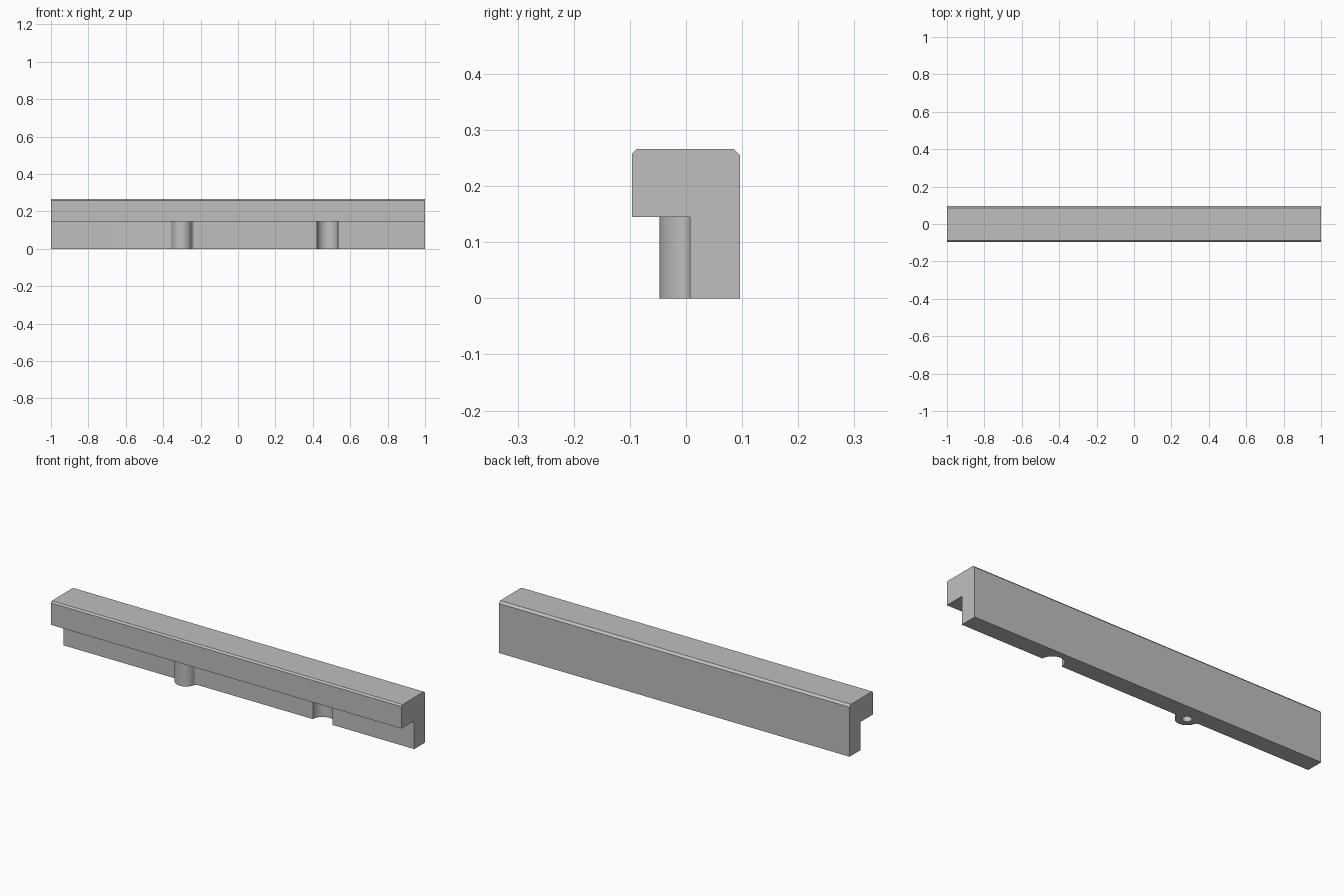
import bpy, bmesh
from math import sin, cos, pi, sqrt, acos
from mathutils import Vector

if "Cube" in bpy.data.objects:
    bpy.data.objects.remove(bpy.data.objects["Cube"], do_unlink=True)

grey = bpy.data.materials.new("plain grey")
grey.use_nodes = True
GREY = (0.52, 0.52, 0.52, 1)
grey.diffuse_color = GREY
grey.node_tree.nodes["Principled BSDF"].inputs["Base Color"].default_value = GREY

WALL_Y, SHELF_Z, HALF_Y, TOP = 0.007, 0.145, 0.096, 0.266
BOSS_X, NOTCH_X = -0.30, 0.478


def prism(name, outline, direction):
    """Extrude a closed outline of 3D points into a solid."""
    bm = bmesh.new()
    face = bm.faces.new([bm.verts.new(p) for p in outline])
    new = bmesh.ops.extrude_face_region(bm, geom=[face])["geom"]
    bmesh.ops.translate(bm, vec=Vector(direction),
                        verts=[v for v in new if isinstance(v, bmesh.types.BMVert)])
    bmesh.ops.recalc_face_normals(bm, faces=bm.faces)
    mesh = bpy.data.meshes.new(name)
    bm.to_mesh(mesh)
    bm.free()
    mesh.materials.append(grey)
    obj = bpy.data.objects.new(name, mesh)
    bpy.context.collection.objects.link(obj)
    return obj


def arc(cx, cy, radius, start, end, steps, z=0.0):
    return [(cx + radius * cos(start + (end - start) * i / steps),
             cy + radius * sin(start + (end - start) * i / steps), z)
            for i in range(steps + 1)]


def combine(target, tool, operation):
    """Apply a boolean and remove the tool."""
    tool.hide_render = True
    mod = target.modifiers.new(operation.lower(), "BOOLEAN")
    mod.operation, mod.solver, mod.object = operation, "EXACT", tool
    bpy.context.view_layer.objects.active = target
    bpy.ops.object.modifier_apply(modifier=mod.name)
    bpy.data.objects.remove(tool, do_unlink=True)


# Main rail: stepped profile with chamfered top edges
profile = [(HALF_Y, 0), (HALF_Y, TOP - 0.011), (HALF_Y - 0.011, TOP),
           (-HALF_Y + 0.008, TOP), (-HALF_Y, TOP - 0.008),
           (-HALF_Y, SHELF_Z), (WALL_Y, SHELF_Z), (WALL_Y, 0)]
rail = prism("rail", [(-1, y, z) for y, z in profile], (2, 0, 0))

# Rounded boss flowing into the wall through fillets
r, f = 0.054, 0.018
reach = sqrt(r * r + 2 * r * f)
tilt = acos(reach / (r + f))
right = arc(BOSS_X + reach, WALL_Y - f, f, pi / 2, pi - tilt, 10)
nose = arc(BOSS_X, WALL_Y, r, -tilt, -pi + tilt, 32)
left = [(2 * BOSS_X - x, y, z) for x, y, z in reversed(right)]
root = [(BOSS_X - reach, WALL_Y + 0.02, 0), (BOSS_X + reach, WALL_Y + 0.02, 0)]
boss = prism("boss", right + nose[1:-1] + left + root, (0, 0, SHELF_Z + 0.02))
combine(rail, boss, "UNION")

# Half-round notch in the wall, up to the underside of the bar
notch = prism("notch_cutter", arc(NOTCH_X, WALL_Y, 0.056, 0, 2 * pi, 64, -0.05)[:-1],
              (0, 0, SHELF_Z + 0.05))
combine(rail, notch, "DIFFERENCE")

# Blind hole in the bottom of the boss
hole = prism("hole_cutter", arc(BOSS_X, WALL_Y, 0.022, 0, 2 * pi, 32, -0.05)[:-1],
             (0, 0, 0.15))
combine(rail, hole, "DIFFERENCE")

bpy.ops.object.select_all(action="DESELECT")
rail.select_set(True)
bpy.context.view_layer.objects.active = rail
bpy.ops.object.shade_smooth_by_angle(angle=pi / 6)
